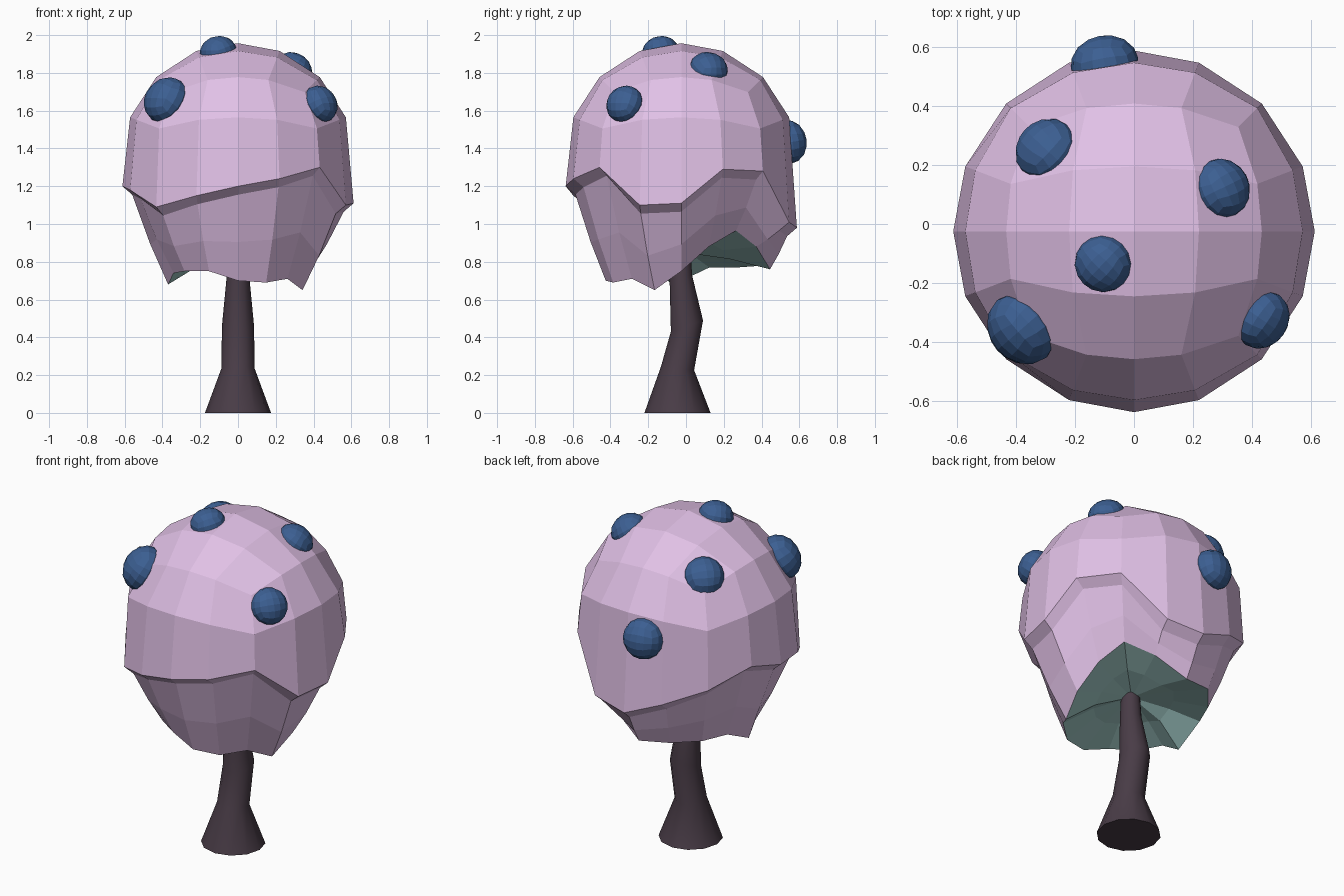
import bpy, bmesh, math
from mathutils import Vector

if "Cube" in bpy.data.objects:
    bpy.data.objects.remove(bpy.data.objects["Cube"])

def material(name, rgb):
    m = bpy.data.materials.new(name)
    m.diffuse_color = (*rgb, 1)
    m.use_nodes = True
    m.node_tree.nodes["Principled BSDF"].inputs["Base Color"].default_value = m.diffuse_color
    return m

PINK = material("pink_leaves", (0.75, 0.53, 0.79))
TEAL = material("teal_underside", (0.34, 0.56, 0.54))
BARK = material("dark_bark", (0.066, 0.045, 0.062))
BLUE = material("blue_fruit", (0.045, 0.115, 0.29))

def finish(bm, name, mats):
    me = bpy.data.meshes.new(name)
    bm.to_mesh(me)
    bm.free()
    for m in mats:
        me.materials.append(m)
    ob = bpy.data.objects.new(name, me)
    bpy.context.collection.objects.link(ob)
    return ob

def cube_sphere(bm, half=0.385):
    # 4 x 4 cube projected to a unit sphere; half is where the middle lines sit
    bmesh.ops.create_cube(bm, size=2)
    bmesh.ops.subdivide_edges(bm, edges=bm.edges[:], cuts=3, use_grid_fill=True)
    for v in bm.verts:
        v.co = Vector([math.copysign(half, c) if 0.4 < abs(c) < 0.6 else c
                       for c in v.co]).normalized()

def bridge(bm, a, b, mat=0):
    n = len(a)
    for i in range(n):
        j = (i + 1) % n
        f = bm.faces.new((a[i], b[i], b[j], a[j]))
        f.material_index = mat

# canopy: half cube sphere with a wavy rim, a lip, a ragged skirt and an underside
CENTRE = Vector((0, -0.025, 1.345))
R = 0.612
RIM = [1.11, 1.29, 1.28, 1.01, 0.98, 1.07, 1.16, 1.26,
       1.20, 1.18, 1.09, 1.15, 1.20, 1.24, 1.30, 1.10]
HEM = [0.75, 0.88, 0.965, 0.88, 0.76, 0.78, 0.77, 0.77,
       0.68, 0.74, 0.75, 0.75, 0.70, 0.69, 0.71, 0.65]
HEM_R = [0.38, 0.38, 0.41, 0.43, 0.47, 0.47, 0.42, 0.39,
         0.37, 0.37, 0.40, 0.40, 0.40, 0.39, 0.37, 0.37]

def ring(bm, radii, heights):
    return [bm.verts.new((radii[i] * math.cos(i * math.pi / 8),
                          CENTRE.y + radii[i] * math.sin(i * math.pi / 8),
                          heights[i])) for i in range(16)]

bm = bmesh.new()
cube_sphere(bm)
bmesh.ops.delete(bm, geom=[v for v in bm.verts if v.co.z < -0.01], context='VERTS')
rim = sorted([v for v in bm.verts if abs(v.co.z) < 0.01],
             key=lambda v: round(math.atan2(v.co.y, v.co.x) % (2 * math.pi), 3) % 6.283)
for v in bm.verts:
    v.co = CENTRE + v.co * R
for v, z in zip(rim, RIM):
    v.co.z = z
lip = ring(bm, [0.56] * 16, [z - 0.045 for z in RIM])
mid = ring(bm, [0.51 * 0.5 + h * 0.5 + 0.025 for h in HEM_R],
           [a * 0.45 + b * 0.55 - 0.02 for a, b in zip(RIM, HEM)])
hem = ring(bm, HEM_R, HEM)
hem[8].co.y -= 0.04
under = ring(bm, [h * 0.55 for h in HEM_R], [0.4 * h + 0.6 * 0.85 for h in HEM])
bridge(bm, rim, lip)
bridge(bm, lip, mid)
bridge(bm, mid, hem)
bridge(bm, hem, under, 1)
hub = bm.verts.new((0, -0.02, 0.85))
for i in range(16):
    bm.faces.new((under[i], hub, under[(i + 1) % 16])).material_index = 1
bmesh.ops.recalc_face_normals(bm, faces=bm.faces[:])
finish(bm, "canopy", [PINK, TEAL])

# trunk: bent twelve-sided tube; each ring is (y, z, radius, tilt)
bm = bmesh.new()
prev = None
for y, z, r, tilt in [(-0.045, 0, 0.175, 0), (-0.045, 0.235, 0.088, -0.1),
                      (0.005, 0.46, 0.085, 0.35), (-0.027, 0.72, 0.06, 0.1),
                      (-0.03, 0.9, 0.05, 0)]:
    cur = []
    for i in range(12):
        a = i * math.pi / 6
        s = r * math.sin(a)
        cur.append(bm.verts.new((r * math.cos(a), y + s, z + s * tilt)))
    if prev:
        bridge(bm, prev, cur)
    else:
        bm.faces.new(cur)
    prev = cur
bm.faces.new(prev)
bmesh.ops.recalc_face_normals(bm, faces=bm.faces[:])
trunk = finish(bm, "trunk", [BARK])
bpy.context.view_layer.objects.active = trunk
trunk.select_set(True)
bpy.ops.object.shade_smooth_by_angle(angle=math.radians(35))

# fruit: slightly flattened balls sitting on the canopy surface
FRUIT = [((-0.38, -0.355, 1.655), 0.128), ((0.435, -0.325, 1.635), 0.102),
         ((-0.105, -0.135, 1.915), 0.097), ((0.295, 0.12, 1.82), 0.103),
         ((-0.295, 0.25, 1.745), 0.112), ((-0.10, 0.545, 1.435), 0.115)]
for k, (pos, r) in enumerate(FRUIT):
    bm = bmesh.new()
    cube_sphere(bm)
    out = Vector(pos) - CENTRE
    q = out.to_track_quat('Z', 'Y')
    for v in bm.verts:
        v.co = Vector(pos) + q @ Vector((v.co.x * r, v.co.y * r, v.co.z * r * 0.82))
    finish(bm, f"fruit_{k + 1}", [BLUE])
